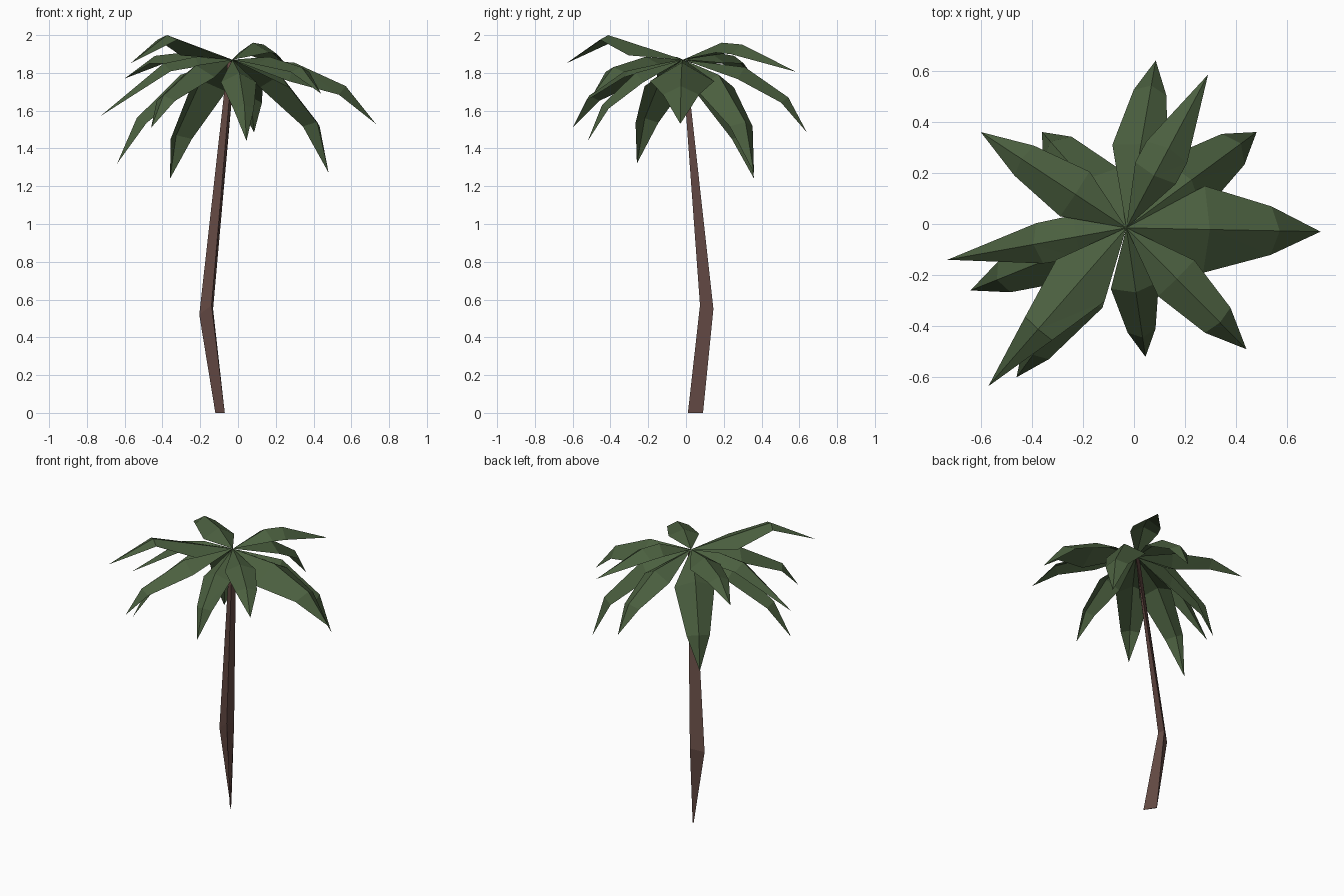
import bpy
from mathutils import Vector

default_cube = bpy.data.objects.get("Cube")
if default_cube:
    bpy.data.objects.remove(default_cube, do_unlink=True)


def make_material(name, colour):
    material = bpy.data.materials.new(name)
    material.use_nodes = True
    rgba = (*colour, 1)
    material.diffuse_color = rgba
    material.node_tree.nodes["Principled BSDF"].inputs["Base Color"].default_value = rgba
    return material


def make_object(name, points, faces, material):
    mesh = bpy.data.meshes.new(name)
    mesh.from_pydata(points, [], faces)
    mesh.materials.append(material)
    mesh.validate()
    mesh.update()
    part = bpy.data.objects.new(name, mesh)
    bpy.context.collection.objects.link(part)
    return part


bark = make_material("bark brown", (.135, .072, .061))
leaf_green = make_material("leaf green", (.07, .115, .05))

CROWN = Vector((-.03, -.015, 1.87))
UP = Vector((0, 0, 1))


def make_frond(name, tip, inner, outer, fold=.6):
    """Folded blade: a raised midrib with two drooping wings.
    inner and outer are (fraction of reach, rib height, half width)."""
    tip = Vector(tip)
    ribs = [CROWN]
    for fraction, height, width in (inner, outer):
        rib = CROWN.lerp(tip, fraction)
        rib.z = height
        ribs.append(rib)
    ribs.append(tip)

    # Each section is left wing, midrib, right wing
    points = [CROWN]
    for i, section in enumerate((inner, outer), start=1):
        along = (ribs[i + 1] - ribs[i - 1]).normalized()
        side = UP.cross(along).normalized()
        normal = along.cross(side)
        width = section[-1]
        middle = ribs[i] - normal * width * fold
        points += [middle + side * width, ribs[i], middle - side * width]
    points.append(tip)

    faces = [(0, 2, 1), (0, 3, 2),
             (1, 2, 5), (1, 5, 4), (2, 3, 6), (2, 6, 5),
             (4, 5, 7), (5, 6, 7)]
    return make_object(name, points, faces, leaf_green)


# Fronds, going round the crown
fronds = {
    "left": ((.73, -.03, 1.53), (.43, 1.855, .17), (.79, 1.73, .095)),
    "front_left": ((.44, -.49, 1.69), (.42, 1.885, .1), (.78, 1.83, .07), .4),
    "front": ((.045, -.52, 1.44), (.5, 1.8, .095), (.85, 1.63, .055)),
    "raised_front_right": ((-.57, -.635, 1.85), (.32, 1.935, .125), (.64, 2, .07), .35),
    "low_front_right": ((-.46, -.6, 1.51), (.45, 1.84, .11), (.85, 1.68, .06)),
    "drooping_right": ((-.64, -.26, 1.32), (.45, 1.79, .115), (.83, 1.56, .065)),
    "right": ((-.73, -.14, 1.57), (.28, 1.885, .085), (.52, 1.85, .08)),
    "back_right": ((-.6, .36, 1.77), (.35, 1.915, .105), (.72, 1.89, .07)),
    "drooping_back_right": ((-.36, .36, 1.24), (.5, 1.76, .13), (.9, 1.47, .075)),
    "back": ((.085, .64, 1.485), (.5, 1.83, .11), (.85, 1.67, .065)),
    "raised_back_left": ((.29, .585, 1.805), (.34, 1.96, .09), (.52, 1.95, .09)),
    "drooping_back_left": ((.48, .36, 1.27), (.5, 1.79, .13), (.88, 1.54, .075)),
}
for place, shape in fronds.items():
    make_frond(place + "_frond", *shape)

# Trunk: three-sided, bent at the knee, with a wedge-shaped foot
foot = [(-.07, .01, 0), (-.115, .09, 0), (-.12, .085, 0)]
knee = [(-.14, .074, .57), (-.132, .145, .55), (-.205, .085, .52)]
top = [(-.03, -.02, 1.86), (-.015, 0, 1.86), (-.055, -.01, 1.86)]
trunk_faces = [(2, 1, 0), (6, 7, 8)]
for base in (0, 3):
    for i in range(3):
        j = (i + 1) % 3
        trunk_faces.append((base + i, base + j, base + j + 3, base + i + 3))
make_object("trunk", foot + knee + top, trunk_faces, bark)
